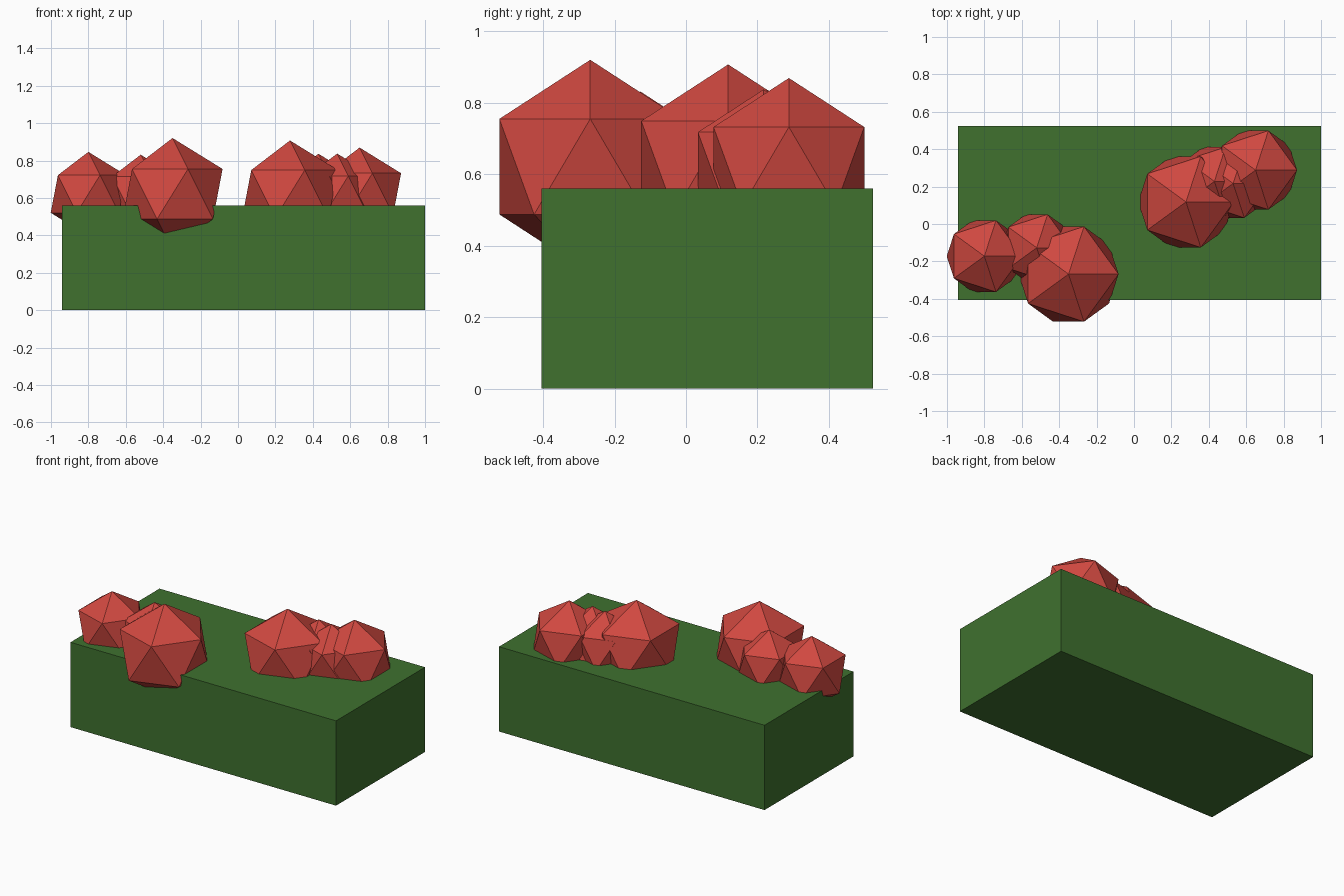
import bpy

if "Cube" in bpy.data.objects:
    bpy.data.objects.remove(bpy.data.objects["Cube"])


def material(name, color):
    m = bpy.data.materials.new(name)
    m.diffuse_color = (*color, 1)
    m.use_nodes = True
    m.node_tree.nodes["Principled BSDF"].inputs["Base Color"].default_value = m.diffuse_color
    return m


green = material("leaf_green", (0.05, 0.165, 0.028))
red = material("flower_red", (0.63, 0.065, 0.051))

# Hedge block
x0, x1, y0, y1, height = -0.94, 1.0, -0.405, 0.523, 0.56
bpy.ops.mesh.primitive_cube_add(
    size=1, location=((x0 + x1) / 2, (y0 + y1) / 2, height / 2))
hedge = bpy.context.object
hedge.name = "hedge"
hedge.scale = (x1 - x0, y1 - y0, height)
bpy.ops.object.transform_apply(location=False, rotation=False, scale=True)
hedge.data.materials.append(green)

# Flowers: (x, y, radius), all centred at one height, in two clusters
flowers = [
    (-0.80, -0.172, 0.225),
    (-0.52, -0.127, 0.21),
    (-0.35, -0.268, 0.299),
    (0.278, 0.118, 0.286),
    (0.43, 0.228, 0.215),
    (0.53, 0.217, 0.216),
    (0.65, 0.288, 0.248),
]
for i, (x, y, r) in enumerate(flowers, 1):
    bpy.ops.mesh.primitive_ico_sphere_add(
        subdivisions=1, radius=r, location=(x, y, 0.621))
    flower = bpy.context.object
    flower.name = f"flower_{i}"
    flower.data.materials.append(red)
